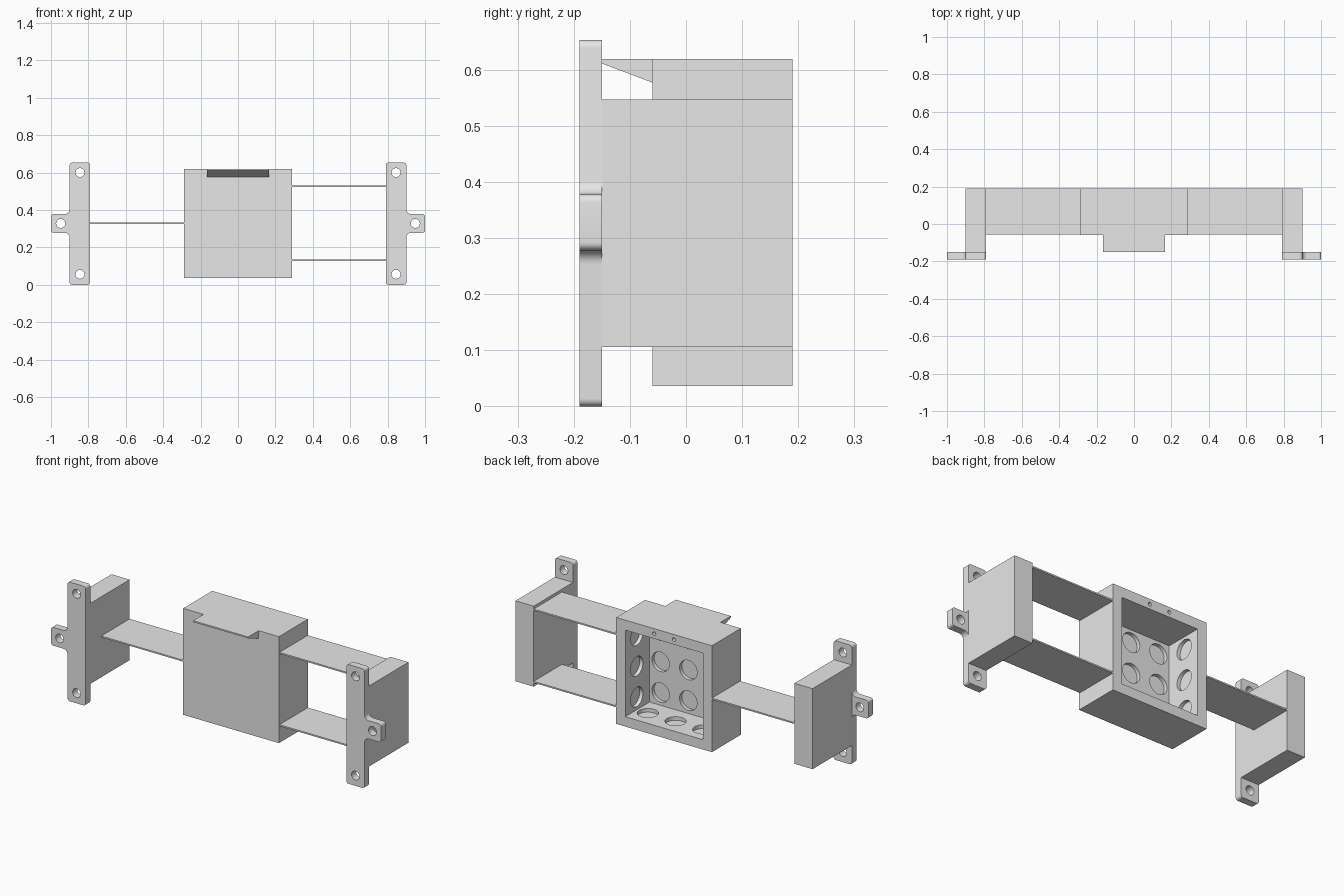
import bpy, bmesh, math
from mathutils import Matrix, Vector

cube = bpy.data.objects.get("Cube")
if cube:
    bpy.data.objects.remove(cube, do_unlink=True)

grey = bpy.data.materials.new("light_grey")
grey.use_nodes = True
GREY = (0.8, 0.8, 0.8, 1)
grey.diffuse_color = GREY
grey.node_tree.nodes["Principled BSDF"].inputs["Base Color"].default_value = GREY


def make(name, bm):
    bmesh.ops.recalc_face_normals(bm, faces=bm.faces[:])
    mesh = bpy.data.meshes.new(name)
    bm.to_mesh(mesh)
    bm.free()
    mesh.materials.append(grey)
    obj = bpy.data.objects.new(name, mesh)
    bpy.context.collection.objects.link(obj)
    return obj


def box(name, x, y, z):
    bm = bmesh.new()
    centre = Vector([sum(r) / 2 for r in (x, y, z)])
    size = [abs(r[1] - r[0]) for r in (x, y, z)]
    bmesh.ops.create_cube(bm, size=1, matrix=Matrix.Translation(centre) @ Matrix.Diagonal((*size, 1)))
    return make(name, bm)


def prism(name, points, direction):
    bm = bmesh.new()
    face = bm.faces.new([bm.verts.new(p) for p in points])
    out = bmesh.ops.extrude_face_region(bm, geom=[face])
    moved = [v for v in out["geom"] if isinstance(v, bmesh.types.BMVert)]
    bmesh.ops.translate(bm, verts=moved, vec=direction)
    return make(name, bm)


def discs(name, places, radius, depth, segments=32):
    # One cutter holding a short cylinder at each (position, axis)
    bm = bmesh.new()
    for pos, axis in places:
        turn = Vector(axis).to_track_quat("Z", "Y").to_matrix().to_4x4()
        bmesh.ops.create_cone(bm, cap_ends=True, segments=segments, radius1=radius, radius2=radius,
                              depth=depth, matrix=Matrix.Translation(pos) @ turn)
    return make(name, bm)


def activate(obj):
    bpy.ops.object.select_all(action="DESELECT")
    obj.select_set(True)
    bpy.context.view_layer.objects.active = obj


def cut(obj, cutter):
    mod = obj.modifiers.new("cut", "BOOLEAN")
    mod.operation, mod.solver, mod.object = "DIFFERENCE", "EXACT", cutter
    activate(obj)
    bpy.ops.object.modifier_apply(modifier=mod.name)
    bpy.data.objects.remove(cutter, do_unlink=True)


def smooth(obj):
    activate(obj)
    bpy.ops.object.shade_smooth_by_angle(angle=math.radians(30))


def rounded(corners, steps=6):
    # Replace every (x, z, radius) right-angle corner by an arc
    result = []
    for i, (x, z, r) in enumerate(corners):
        p = Vector((x, z))
        a = (Vector(corners[i - 1][:2]) - p).normalized()
        b = (Vector(corners[(i + 1) % len(corners)][:2]) - p).normalized()
        for k in range(steps + 1):
            t = math.pi / 2 * k / steps
            result.append(p + r * (a * (1 - math.sin(t)) + b * (1 - math.cos(t))))
    return result


MID = 0.328
BACK, FRONT = 0.19, -0.06
X_AXIS, Y_AXIS, Z_AXIS = (1, 0, 0), (0, 1, 0), (0, 0, 1)

# Central box, open at the back, with round knockouts
body = box("central_box", (-0.29, 0.29), (FRONT, BACK), (0.036, 0.619))
FLOOR, INNER = 0.09, -0.02
cut(body, box("cavity", (-0.235, 0.235), (INNER, 0.3), (FLOOR, 0.564)))
steps = (-0.168, 0, 0.168)
places = [((i, INNER, MID + j), Y_AXIS) for i in steps for j in steps]
places += [((side, 0.09, MID + j), X_AXIS) for side in (-0.235, 0.235) for j in steps]
places += [((i, 0.09, FLOOR), Z_AXIS) for i in steps]
cut(body, discs("knockouts", places, 0.053, 0.04))
cut(body, discs("screw_holes", [((i, BACK, 0.591), Y_AXIS) for i in (-0.06, 0.06)], 0.01, 0.1, 16))
smooth(body)

# Wedge lip on the top front edge
lip = [(-0.167, FRONT, 0.619), (-0.167, -0.15, 0.619), (-0.167, -0.15, 0.611), (-0.167, FRONT, 0.577)]
prism("top_lip", lip, (0.334, 0, 0))

# End blocks and drilled mounting plates on both sides
for side, s in (("left", 1), ("right", -1)):
    box(side + "_end_block", (s * 0.79, s * 0.9), (-0.15, BACK), (0.106, 0.547))
    r, fillet = 0.014, 0.025
    outline = rounded([(0.79, 0, r), (0.9, 0, r), (0.9, 0.278, fillet), (1, 0.278, r),
                       (1, 0.378, r), (0.9, 0.378, fillet), (0.9, 0.653, r), (0.79, 0.653, r)])
    plate = prism(side + "_mounting_plate", [(s * p.x, -0.19, p.y) for p in outline], (0, 0.04, 0))
    holes = [(0.845, 0.056), (0.845, 0.6), (0.948, MID)]
    cut(plate, discs("bolt_holes", [((s * x, -0.17, z), Y_AXIS) for x, z in holes], 0.024, 0.1))
    smooth(plate)

# Thin arms joining the box to the end blocks
for name, s, z in (("right_arm", -1, MID), ("left_upper_arm", 1, 0.527), ("left_lower_arm", 1, 0.131)):
    box(name, (s * 0.285, s * 0.795), (-0.055, BACK), (z - 0.004, z + 0.004))
